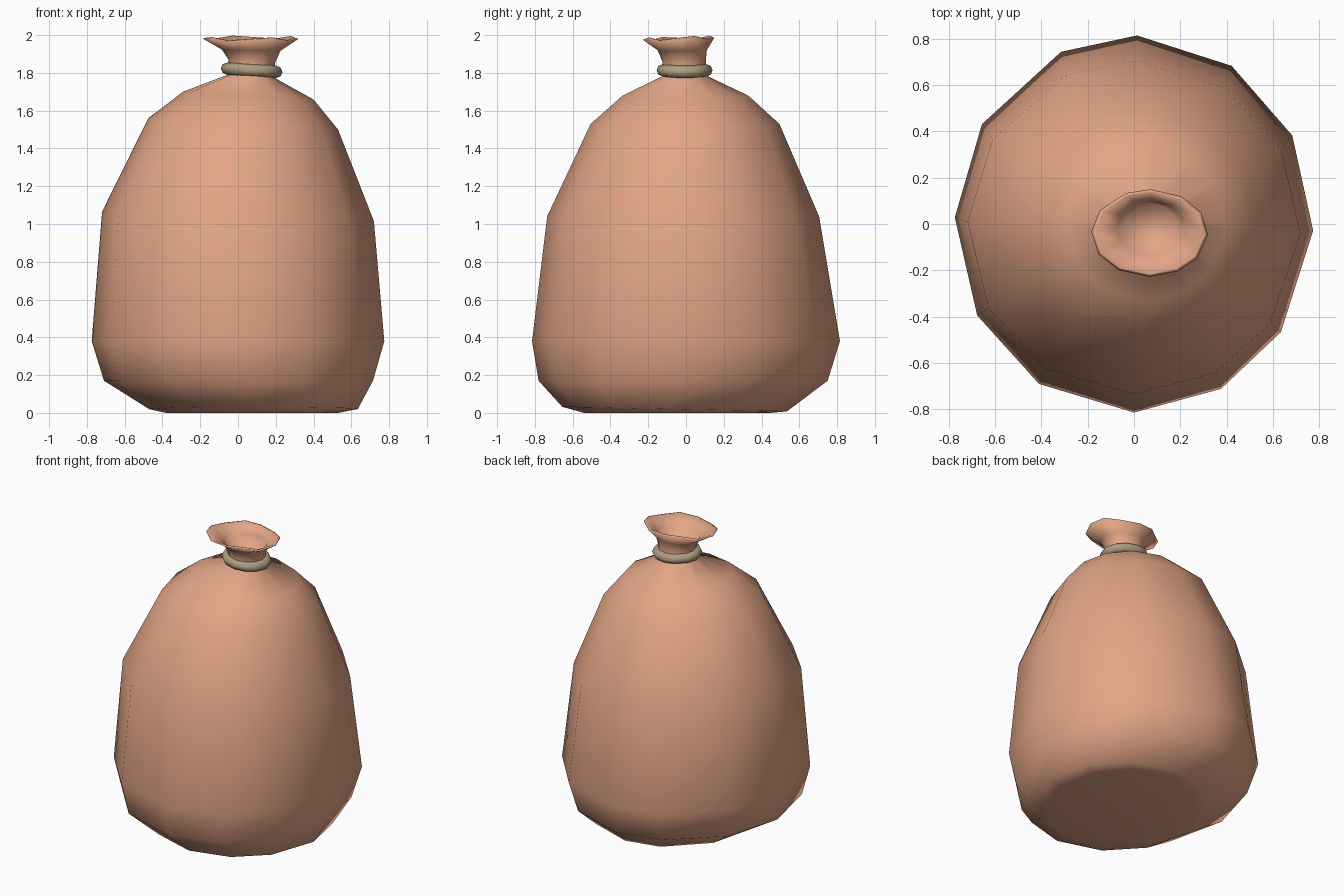
import bpy
import math

cube = bpy.data.objects.get("Cube")
if cube:
    bpy.data.objects.remove(cube, do_unlink=True)


def make_material(name, color):
    mat = bpy.data.materials.new(name)
    mat.use_nodes = True
    mat.diffuse_color = (*color, 1)
    mat.node_tree.nodes["Principled BSDF"].inputs["Base Color"].default_value = (*color, 1)
    return mat


def loft(name, rings, angles, mat, wave=None, closed=False):
    """Join elliptical rings (z, x0, x1, y0, y1, x tilt, y tilt) into a skin."""
    n = len(angles)
    verts, faces = [], []
    for k, (z, x0, x1, y0, y1, tilt_x, tilt_y) in enumerate(rings):
        for i, a in enumerate(angles):
            dx = (x1 - x0) / 2 * math.cos(a)
            dy = (y1 - y0) / 2 * math.sin(a)
            lift = wave(k, i) if wave else 0
            verts.append(((x0 + x1) / 2 + dx, (y0 + y1) / 2 + dy,
                          z + tilt_x * dx + tilt_y * dy + lift))
    last = len(rings) if closed else len(rings) - 1
    for k in range(last):
        a, b = k * n, (k + 1) % len(rings) * n
        for i in range(n):
            j = (i + 1) % n
            faces.append((a + i, a + j, b + j, b + i))
    if not closed:
        faces.append(tuple(reversed(range(n))))
        top = (len(rings) - 1) * n
        faces.append(tuple(range(top, top + n)))
    mesh = bpy.data.meshes.new(name)
    mesh.from_pydata(verts, [], faces)
    mesh.materials.append(mat)
    mesh.shade_smooth()
    obj = bpy.data.objects.new(name, mesh)
    bpy.context.collection.objects.link(obj)
    return obj


cloth = make_material("warm_tan_cloth", (0.76, 0.375, 0.24))
cord = make_material("grey_tan_cord", (0.42, 0.34, 0.22))

# Slightly uneven twelve-sided outline
outline = [math.radians(d) for d in
           (-2, 28, 57, 89, 114, 148, 178, 209, 238, 270, 299, 325)]

# Sack body, gathered neck, flared mouth and the funnel inside it
sack_rings = [
    (0.00, -0.38, 0.53, -0.54, 0.45, 0, 0),
    (0.02, -0.47, 0.635, -0.655, 0.535, 0, -0.02),
    (0.17, -0.71, 0.715, -0.78, 0.75, 0, 0),
    (0.38, -0.775, 0.775, -0.815, 0.815, 0, 0),
    (1.04, -0.72, 0.72, -0.735, 0.705, -0.035, 0),
    (1.53, -0.475, 0.53, -0.505, 0.495, -0.06, 0),
    (1.68, -0.29, 0.40, -0.335, 0.33, -0.06, 0),
    (1.78, -0.055, 0.20, -0.13, 0.12, -0.08, 0),
    (1.86, -0.05, 0.195, -0.125, 0.105, -0.08, 0),
    (1.92, -0.085, 0.225, -0.15, 0.11, -0.02, 0),
    (1.98, -0.185, 0.32, -0.228, 0.15, 0, 0.03),
    (1.985, -0.17, 0.305, -0.215, 0.137, 0, 0.03),
    (1.93, -0.075, 0.215, -0.14, 0.10, 0, 0),
    (1.87, -0.035, 0.18, -0.11, 0.09, 0, 0),
]


def lip_wave(k, i):
    return 0.009 * math.sin(i * 2.1) if k in (10, 11) else 0


loft("sack", sack_rings, outline, cloth, lip_wave)

# Cord tied round the neck
cord_rings = []
for s in range(8):
    t = math.tau * s / 8
    r = 0.035 * math.cos(t)
    cord_rings.append((1.814 + 0.033 * math.sin(t), -0.056 - r, 0.201 + r,
                       -0.121 - r, 0.106 + r, -0.06, 0))
loft("neck_cord", cord_rings, outline, cord, closed=True)
